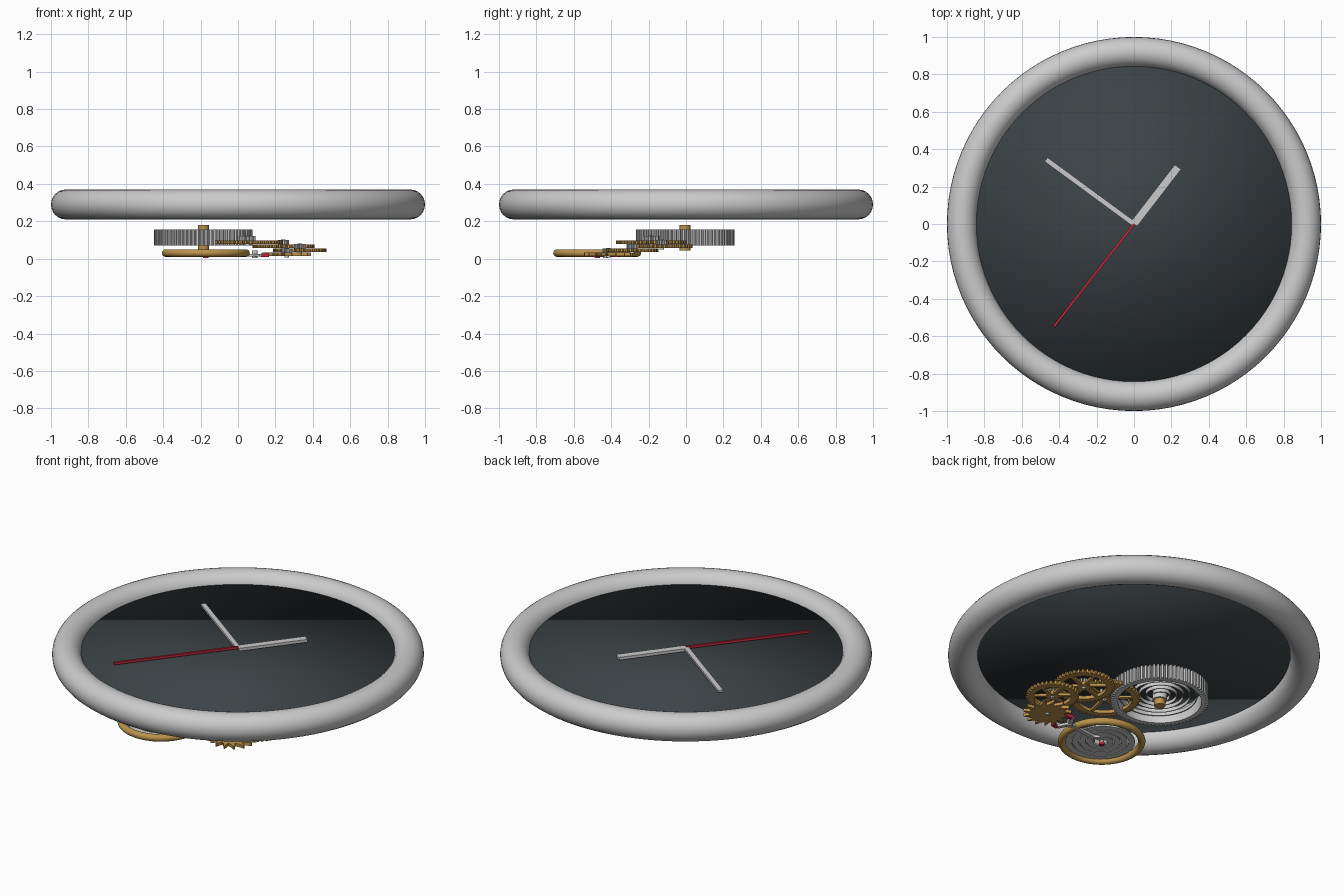
import bpy, bmesh
from math import sin, cos, pi, atan2, hypot, radians

if "Cube" in bpy.data.objects:
    bpy.data.objects.remove(bpy.data.objects["Cube"])


def material(name, rgb):
    m = bpy.data.materials.new(name)
    m.diffuse_color = (*rgb, 1)
    m.use_nodes = True
    m.node_tree.nodes["Principled BSDF"].inputs["Base Color"].default_value = m.diffuse_color
    return m


BRASS = material("brass", (0.50, 0.29, 0.07))
DARK = material("dark_dial", (0.045, 0.055, 0.06))
RED = material("red", (0.55, 0.02, 0.05))


def finish(name, bm, mat=None, angle=None):
    bmesh.ops.recalc_face_normals(bm, faces=bm.faces)
    me = bpy.data.meshes.new(name)
    bm.to_mesh(me)
    bm.free()
    ob = bpy.data.objects.new(name, me)
    bpy.context.collection.objects.link(ob)
    if mat:
        me.materials.append(mat)
    if angle:
        me.shade_smooth()
        if angle < 180:
            me.set_sharp_from_angle(angle=radians(angle))
    return ob


def prism(bm, outer, z0, z1, inner=None):
    """Extrude an outline between two heights, with an optional matching hole."""
    def ring(pts, z):
        return [bm.verts.new((x, y, z)) for x, y in pts]

    def skin(a, b):
        n = len(a)
        for i in range(n):
            j = (i + 1) % n
            bm.faces.new((a[i], a[j], b[j], b[i]))
    lo, hi = ring(outer, z0), ring(outer, z1)
    skin(lo, hi)
    if inner:
        lo2, hi2 = ring(inner, z0), ring(inner, z1)
        skin(lo2, hi2)
        skin(lo, lo2)
        skin(hi, hi2)
    else:
        bm.faces.new(lo)
        bm.faces.new(hi)


def polar(cx, cy, r, t):
    return cx + r * cos(t), cy + r * sin(t)


def bar_outline(p, q, w0, w1=None):
    w1 = w0 if w1 is None else w1
    dx, dy = q[0] - p[0], q[1] - p[1]
    d = hypot(dx, dy)
    nx, ny = -dy / d / 2, dx / d / 2
    return [(p[0] - nx * w0, p[1] - ny * w0), (q[0] - nx * w1, q[1] - ny * w1),
            (q[0] + nx * w1, q[1] + ny * w1), (p[0] + nx * w0, p[1] + ny * w0)]


def bar(name, p, q, w, z0, z1, mat=None):
    bm = bmesh.new()
    prism(bm, bar_outline(p, q, w), z0, z1)
    return finish(name, bm, mat)


def cylinder(name, cx, cy, r, z0, z1, mat=None, n=32, angle=40):
    bm = bmesh.new()
    prism(bm, [polar(cx, cy, r, 2 * pi * i / n) for i in range(n)], z0, z1)
    return finish(name, bm, mat, angle)


def torus(name, cx, cy, cz, big, small, mat=None, n=96, m=24):
    bm = bmesh.new()
    v = [[bm.verts.new((*polar(cx, cy, big + small * cos(2 * pi * j / m), 2 * pi * i / n),
                        cz + small * sin(2 * pi * j / m))) for j in range(m)] for i in range(n)]
    for i in range(n):
        for j in range(m):
            a, b = v[i], v[(i + 1) % n]
            k = (j + 1) % m
            bm.faces.new((a[j], b[j], b[k], a[k]))
    return finish(name, bm, mat, 180)


def gear(name, cx, cy, z0, z1, root, tip, teeth, hole=0, spokes=0, hub=0.035,
         mat=None, shape=((0, 0), (0.25, 0), (0.4, 1), (0.85, 1))):
    """Toothed wheel; shape lists (position in the pitch, height) for one tooth."""
    outer, inner = [], []
    for i in range(teeth):
        for f, h in shape:
            t = 2 * pi * (i + f) / teeth
            outer.append(polar(cx, cy, root + (tip - root) * h, t))
            inner.append(polar(cx, cy, hole, t))
    bm = bmesh.new()
    prism(bm, outer, z0, z1, inner if hole else None)
    zc = 0.15 * (z1 - z0)
    for s in range(spokes):
        t = 2 * pi * s / spokes + 0.3
        prism(bm, bar_outline(polar(cx, cy, 0.01, t), polar(cx, cy, hole + 0.005, t), 0.022, 0.016),
              z0 + zc, z1 - zc)
    if spokes:
        prism(bm, [polar(cx, cy, hub, 2 * pi * i / 24) for i in range(24)], z0, z1)
    return finish(name, bm, mat)


def spiral(name, cx, cy, r0, r1, turns, w, z0, z1, mat=None):
    n = int(turns * 48)
    left, right = [], []
    for i in range(n + 1):
        t = 2 * pi * turns * i / n
        r = r0 + (r1 - r0) * i / n
        left.append((*polar(cx, cy, r - w / 2, t),))
        right.append((*polar(cx, cy, r + w / 2, t),))
    bm = bmesh.new()
    rows = [[bm.verts.new((*p, z)) for p, z in ((a, z0), (b, z0), (b, z1), (a, z1))]
            for a, b in zip(left, right)]
    for a, b in zip(rows, rows[1:]):
        for k in range(4):
            bm.faces.new((a[k], a[(k + 1) % 4], b[(k + 1) % 4], b[k]))
    bm.faces.new(rows[0])
    bm.faces.new(rows[-1])
    return finish(name, bm, mat, 40)


# Case and dial
torus("case_ring", 0, 0, 0.29, 0.92, 0.08)
cylinder("dial", 0, 0, 0.86, 0.295, 0.312, DARK, n=96, angle=180)

# Hands
bar("hour_hand", (0, 0), (0.235, 0.305), 0.042, 0.318, 0.335)
bar("minute_hand", (0, 0), (-0.47, 0.345), 0.027, 0.322, 0.335)
bar("second_hand", (0, 0), (-0.43, -0.55), 0.013, 0.325, 0.339, RED)

# Mainspring barrel with its arbor
BX, BY = -0.185, -0.005
gear("barrel", BX, BY, 0.07, 0.155, 0.248, 0.263, 72, hole=0.225)
cylinder("barrel_shaft", BX, BY, 0.03, 0.045, 0.18, BRASS)
cylinder("barrel_arbor", BX, BY, 0.04, 0.08, 0.145)
spiral("mainspring", BX, BY, 0.042, 0.222, 5, 0.006, 0.105, 0.125)

# Gear train: each wheel carries a steel pinion reaching up to the previous wheel
for label, x, y, z, r, teeth, pin in (
        ("center_wheel", 0.05, -0.185, 0.088, 0.19, 48, 0.045),
        ("third_wheel", 0.243, -0.13, 0.066, 0.165, 42, 0.03),
        ("fourth_wheel", 0.33, -0.288, 0.045, 0.142, 36, 0.03)):
    gear(label, x, y, z - 0.01, z + 0.01, r - 0.014, r, teeth, hole=r - 0.042, spokes=6, mat=BRASS)
    gear(label + "_pinion", x, y, z + 0.01, z + 0.034, pin - 0.012, pin, 10)
    cylinder(label + "_arbor", x, y, 0.012, z - 0.018, z + 0.036, n=16)

# Escape wheel with slanted teeth
EX, EY = 0.26, -0.416
gear("escape_wheel", EX, EY, 0.014, 0.032, 0.09, 0.13, 15, mat=BRASS,
     shape=((0, 0), (0.45, 0.35), (0.75, 1), (0.85, 1)))
gear("escape_pinion", EX, EY, 0.032, 0.055, 0.018, 0.03, 10)
cylinder("escape_arbor", EX, EY, 0.012, 0.006, 0.058, n=16)

# Balance wheel, hairspring and roller jewel
WX, WY = -0.172, -0.475
torus("balance_wheel", WX, WY, 0.03, 0.215, 0.02, BRASS, n=72, m=16)
spiral("hairspring", WX, WY, 0.03, 0.185, 4, 0.034, 0.026, 0.034)
cylinder("balance_staff", WX, WY, 0.012, 0.01, 0.05, n=16)
cylinder("roller_jewel", WX, WY, 0.015, 0.005, 0.02, RED, n=16)

# Pallet fork with two red pallets
PX, PY = 0.09, -0.43
bar("pallet_lever", (PX, PY), (-0.09, -0.455), 0.024, 0.012, 0.026)
for label, s in (("upper", 1), ("lower", -1)):
    elbow = (PX + 0.035, PY + s * 0.065)
    bar(label + "_pallet_arm", (PX, PY), elbow, 0.022, 0.012, 0.026)
    bar(label + "_pallet", elbow, (elbow[0] + 0.04, elbow[1] - s * 0.008), 0.02, 0.01, 0.028, RED)
    bar(label + "_fork_horn", (-0.085, -0.455), (-0.125, -0.46 + s * 0.025), 0.012, 0.012, 0.026)
cylinder("pallet_arbor", PX, PY, 0.014, 0.005, 0.045, n=16)
